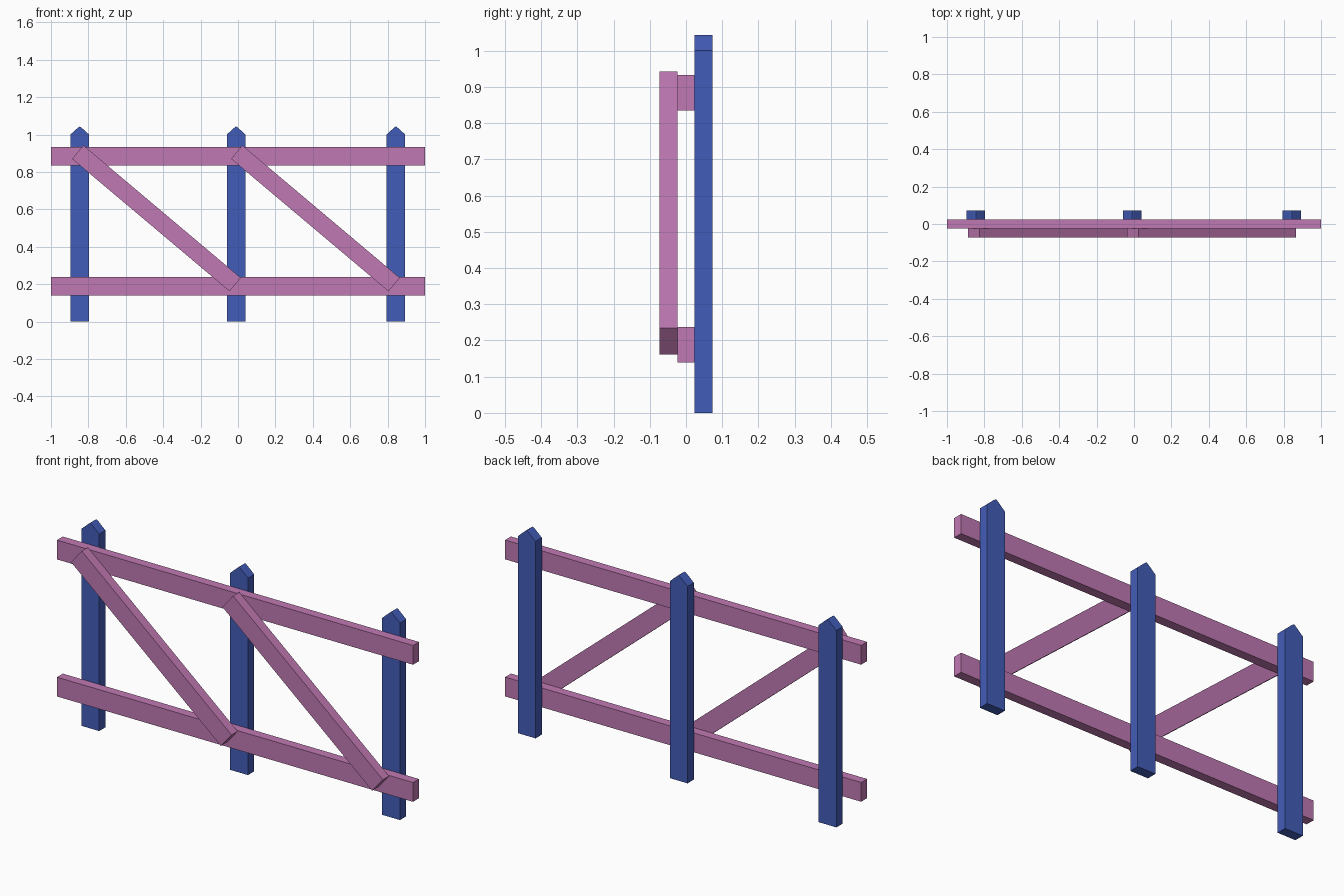
import bpy
import math

cube = bpy.data.objects.get("Cube")
if cube:
    bpy.data.objects.remove(cube, do_unlink=True)


def make_material(name, rgb):
    mat = bpy.data.materials.new(name)
    mat.use_nodes = True
    color = (*rgb, 1.0)
    mat.diffuse_color = color
    mat.node_tree.nodes["Principled BSDF"].inputs["Base Color"].default_value = color
    return mat


blue = make_material("blue paint", (0.055, 0.108, 0.48))
pink = make_material("pink paint", (0.53, 0.19, 0.45))


def extrude_profile(name, profile, depth, location, mat, angle=0.0):
    """Extrude an anticlockwise x-z outline along y, centred on its location."""
    n = len(profile)
    verts = [(x, y, z) for y in (-depth / 2, depth / 2) for x, z in profile]
    faces = [list(range(n)), list(range(2 * n - 1, n - 1, -1))]
    faces += [(i, i + n, (i + 1) % n + n, (i + 1) % n) for i in range(n)]
    mesh = bpy.data.meshes.new(name)
    mesh.from_pydata(verts, [], faces)
    mesh.materials.append(mat)
    obj = bpy.data.objects.new(name, mesh)
    obj.location = location
    obj.rotation_euler.y = angle
    bpy.context.collection.objects.link(obj)
    return obj


def board(length, height):
    x, z = length / 2, height / 2
    return [(-x, -z), (x, -z), (x, z), (-x, z)]


# Pointed upright posts with slightly blunted tips
half = 0.05
post = [(-half, 0), (half, 0), (half, 1.0), (0.009, 1.037),
        (0, 1.043), (-0.009, 1.037), (-half, 1.0)]
for side, x in (("right", -0.846), ("middle", -0.01), ("left", 0.844)):
    extrude_profile(side + "_post", post, 0.05, (x, 0.048, 0), blue)

# Horizontal rails
for level, z in (("lower", 0.188), ("upper", 0.884)):
    extrude_profile(level + "_rail", board(2.0, 0.098), 0.047,
                    (0, -0.0005, z), pink)

# Diagonal braces on the front
for side, x in (("right", -0.436), ("left", 0.414)):
    extrude_profile(side + "_brace", board(1.10, 0.094), 0.049,
                    (x, -0.0485, 0.552), pink, math.radians(40.1))
